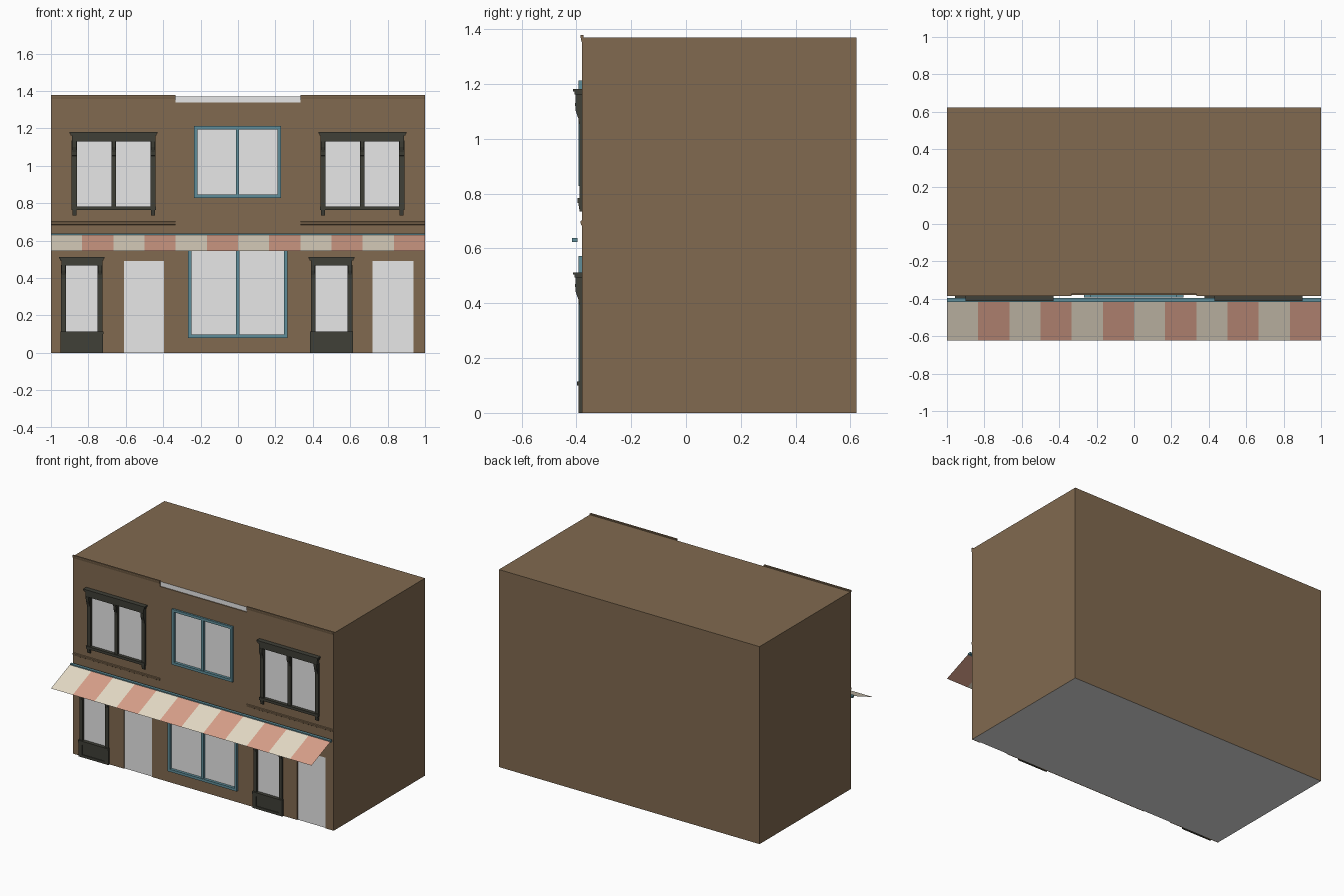
import bpy, bmesh

if "Cube" in bpy.data.objects:
    bpy.data.objects.remove(bpy.data.objects["Cube"])

def mat(name, r, g, b):
    m = bpy.data.materials.new(name)
    m.diffuse_color = (r, g, b, 1)
    m.use_nodes = True
    m.node_tree.nodes["Principled BSDF"].inputs["Base Color"].default_value = m.diffuse_color
    return m

BROWN = mat("brown_wall", 0.22, 0.144, 0.08)
GREY = mat("pale_grey_glass", 0.8, 0.8, 0.8)
DARK = mat("dark_trim", 0.05, 0.05, 0.038)
BLUE = mat("blue_trim", 0.115, 0.27, 0.32)
CREAM = mat("cream_stripe", 0.776, 0.70, 0.565)
SALMON = mat("salmon_stripe", 0.686, 0.352, 0.254)

BODY_Y, WALL_Y = -0.373, -0.379   # front of the core, front of the facade skin

def prism(bm, x0, x1, prof):
    """Extrude a (y, z) outline along x."""
    a = [bm.verts.new((x0, y, z)) for y, z in prof]
    b = [bm.verts.new((x1, y, z)) for y, z in prof]
    bm.faces.new(a)
    bm.faces.new(b[::-1])
    n = len(prof)
    for i in range(n):
        j = (i + 1) % n
        bm.faces.new((a[i], b[i], b[j], a[j]))

def box(bm, x0, x1, y0, y1, z0, z1):
    prism(bm, x0, x1, [(y0, z0), (y1, z0), (y1, z1), (y0, z1)])

def finish(name, bm, *mats, fix=True):
    if fix:
        bmesh.ops.recalc_face_normals(bm, faces=bm.faces[:])
    me = bpy.data.meshes.new(name)
    bm.to_mesh(me)
    bm.free()
    for m in mats:
        me.materials.append(m)
    ob = bpy.data.objects.new(name, me)
    bpy.context.collection.objects.link(ob)
    return ob

# Building core: grey on the front (seen through openings) and underneath
bm = bmesh.new()
box(bm, -1, 1, BODY_Y, 0.622, 0, 1.37)
bmesh.ops.recalc_face_normals(bm, faces=bm.faces[:])
for f in bm.faces:
    f.material_index = 1 if f.normal.y < -0.5 or f.normal.z < -0.5 else 0
finish("building_core", bm, BROWN, GREY)

# Facade skin with openings, cut as a grid with cells left out
UP, LOW = 0.665, (-0.835, 0.5)
holes = [(-UP - 0.21, -UP + 0.21, 0.775, 1.14), (UP - 0.21, UP + 0.21, 0.775, 1.14),
         (-0.225, 0.22, 0.84, 1.205), (-0.255, 0.255, 0.09, 0.56),
         (-0.61, -0.395, 0, 0.49), (0.72, 0.938, 0, 0.49),
         (-0.333, 0.333, 1.338, 1.37)]
holes += [(c - 0.1, c + 0.1, 0.1, 0.48) for c in LOW]
xs = sorted({-1, 1, *[h[0] for h in holes], *[h[1] for h in holes]})
zs = sorted({0, 1.37, *[h[2] for h in holes], *[h[3] for h in holes]})
bm = bmesh.new()
grid = {(x, z): bm.verts.new((x, WALL_Y, z)) for x in xs for z in zs}
for x0, x1 in zip(xs, xs[1:]):
    for z0, z1 in zip(zs, zs[1:]):
        cx, cz = (x0 + x1) / 2, (z0 + z1) / 2
        if not any(h[0] < cx < h[1] and h[2] < cz < h[3] for h in holes):
            bm.faces.new([grid[p] for p in ((x0, z0), (x1, z0), (x1, z1), (x0, z1))])
bmesh.ops.delete(bm, geom=[v for v in bm.verts if not v.link_faces], context='VERTS')
# reveals around every boundary edge
edges = [e for e in bm.edges if e.is_boundary]
ext = bmesh.ops.extrude_edge_only(bm, edges=edges)
for v in ext["geom"]:
    if isinstance(v, bmesh.types.BMVert):
        v.co.y = BODY_Y
finish("facade", bm, BROWN)

# Roof cornices and string courses on both sides
for side, (x0, x1) in (("left", (-1, -0.333)), ("right", (0.333, 1))):
    bm = bmesh.new()
    prism(bm, x0, x1, [(BODY_Y, 1.352), (-0.382, 1.352), (-0.382, 1.358),
                       (-0.385, 1.372), (-0.385, 1.378), (BODY_Y, 1.378)])
    finish(side + "_cornice", bm, BROWN)
    bm = bmesh.new()
    prism(bm, x0, x1, [(WALL_Y, 0.683), (-0.382, 0.685), (-0.385, 0.695), (-0.385, 0.70), (WALL_Y, 0.702)])
    finish(side + "_string_course", bm, BROWN)

# Blue framed windows
def blue_window(name, x0, x1, z0, z1, w=0.018):
    bm = bmesh.new()
    for a, b in ((x0, x0 + w), (x1 - w, x1)):
        box(bm, a, b, -0.392, BODY_Y, z0, z1)
    c = (x0 + x1) / 2
    box(bm, c - w / 2, c + w / 2, -0.388, BODY_Y, z0 + w, z1 - w)
    for a, b in ((z0, z0 + w), (z1 - w, z1)):
        box(bm, x0 + w, x1 - w, -0.392, BODY_Y, a, b)
    finish(name, bm, BLUE)

blue_window("upper_blue_window", -0.235, 0.23, 0.828, 1.213)
blue_window("lower_blue_window", -0.267, 0.264, 0.08, 0.572)

# Dark trim pieces
def header(bm, c, hw, z0, z1):
    """Stepped moulding over a window."""
    h = z1 - z0
    box(bm, c - hw + 0.012, c + hw - 0.012, -0.403, BODY_Y, z0, z0 + 0.6 * h)
    box(bm, c - hw + 0.005, c + hw - 0.005, -0.407, BODY_Y, z0 + 0.6 * h, z0 + 0.82 * h)
    box(bm, c - hw, c + hw, -0.412, BODY_Y, z0 + 0.82 * h, z1)

def bracket(bm, c, w, top):
    """Tapered bracket under a header."""
    prism(bm, c - w / 2, c + w / 2, [(BODY_Y, top), (-0.405, top), (-0.402, top - 0.03),
                                     (-0.393, top - 0.055), (-0.39, top - 0.075), (BODY_Y, top - 0.085)])

# Upper dark windows: two panes, sill and feet
for side, c in (("left", -UP), ("right", UP)):
    bm = bmesh.new()
    header(bm, c, 0.235, 1.13, 1.182)
    for px, w in ((c - 0.21, 0.028), (c, 0.024), (c + 0.21, 0.028)):
        box(bm, px - w / 2, px + w / 2, -0.388, BODY_Y, 0.78, 1.135)
        bracket(bm, px, w * 0.8, 1.13)
    box(bm, c - 0.226, c + 0.226, -0.396, BODY_Y, 0.765, 0.783)
    for s in (-1, 1):
        prism(bm, c + s * 0.21 - 0.011, c + s * 0.21 + 0.011,
              [(BODY_Y, 0.766), (-0.393, 0.766), (-0.388, 0.735), (BODY_Y, 0.735)])
    finish(side + "_upper_window_trim", bm, DARK)

# Lower dark windows: one pane above a panelled base
for side, c in (("left", LOW[0]), ("right", LOW[1])):
    bm = bmesh.new()
    header(bm, c, 0.122, 0.468, 0.512)
    for s in (-1, 1):
        px = c + s * 0.098
        box(bm, px - 0.013, px + 0.013, -0.388, BODY_Y, 0.1, 0.47)
        bracket(bm, px, 0.022, 0.47)
        box(bm, c + s * 0.1 - 0.014, c + s * 0.1 + 0.014, -0.392, BODY_Y, 0, 0.1)
    box(bm, c - 0.115, c + 0.115, -0.398, BODY_Y, 0.1, 0.115)
    box(bm, c - 0.09, c + 0.09, -0.387, BODY_Y, 0, 0.1)
    for a, b in ((0, 0.018), (0.085, 0.1)):
        box(bm, c - 0.086, c + 0.086, -0.392, BODY_Y, a, b)
    finish(side + "_lower_window_trim", bm, DARK)

# Awning rail, standing clear of the wall
bm = bmesh.new()
box(bm, -1, 1, -0.416, -0.396, 0.624, 0.638)
finish("awning_rail", bm, BLUE)

# Striped awning: a thin sloping sheet
bm = bmesh.new()
top, low = [], []
for i in range(13):
    x = -1 + i / 6
    top.append(bm.verts.new((x, -0.412, 0.632)))
    low.append(bm.verts.new((x, -0.622, 0.545)))
for i in range(12):
    f = bm.faces.new((low[i], low[i + 1], top[i + 1], top[i]))
    f.material_index = i % 2
finish("awning", bm, CREAM, SALMON, fix=False)
